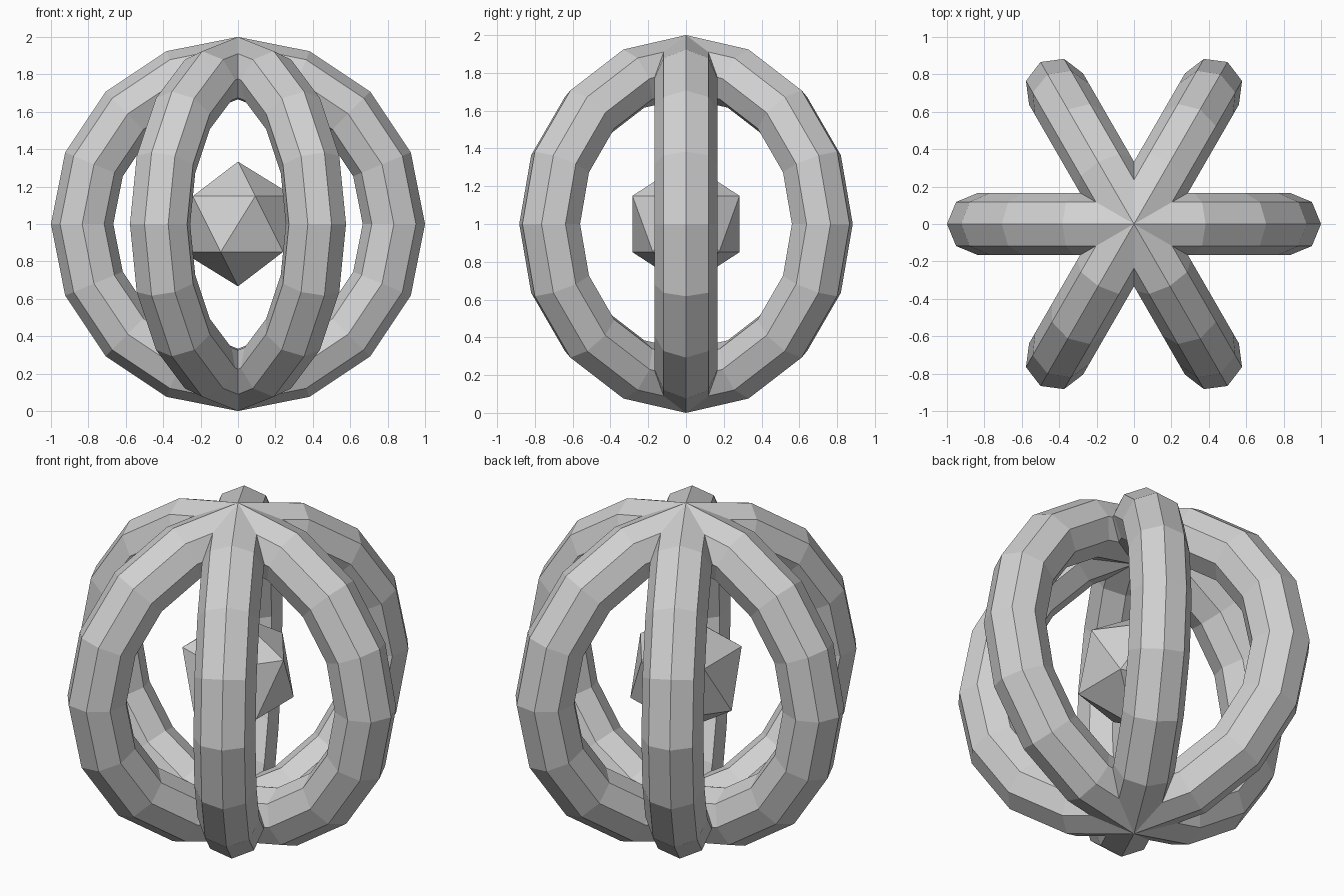
import bpy
from math import radians

cube = bpy.data.objects.get("Cube")
if cube:
    bpy.data.objects.remove(cube, do_unlink=True)

# Single grey material
GREY = (0.64, 0.64, 0.64, 1.0)
grey = bpy.data.materials.new("light grey")
grey.use_nodes = True
grey.diffuse_color = GREY
grey.node_tree.nodes["Principled BSDF"].inputs["Base Color"].default_value = GREY


def finish(name):
    obj = bpy.context.object
    obj.name = name
    obj.data.materials.append(grey)
    bpy.ops.object.shade_flat()


CENTRE = (0, 0, 1)
TUBE = 1 / 6

# Three upright faceted rings crossing at the poles
for name, turn in (("ring_side", 0), ("ring_diagonal_a", 60), ("ring_diagonal_b", 120)):
    bpy.ops.mesh.primitive_torus_add(
        major_segments=16, minor_segments=8,
        major_radius=1 - TUBE, minor_radius=TUBE,
        location=CENTRE, rotation=(radians(90), 0, radians(turn)))
    finish(name)

# Floating twenty-sided core
bpy.ops.mesh.primitive_ico_sphere_add(subdivisions=1, radius=2 * TUBE, location=CENTRE)
finish("core")
